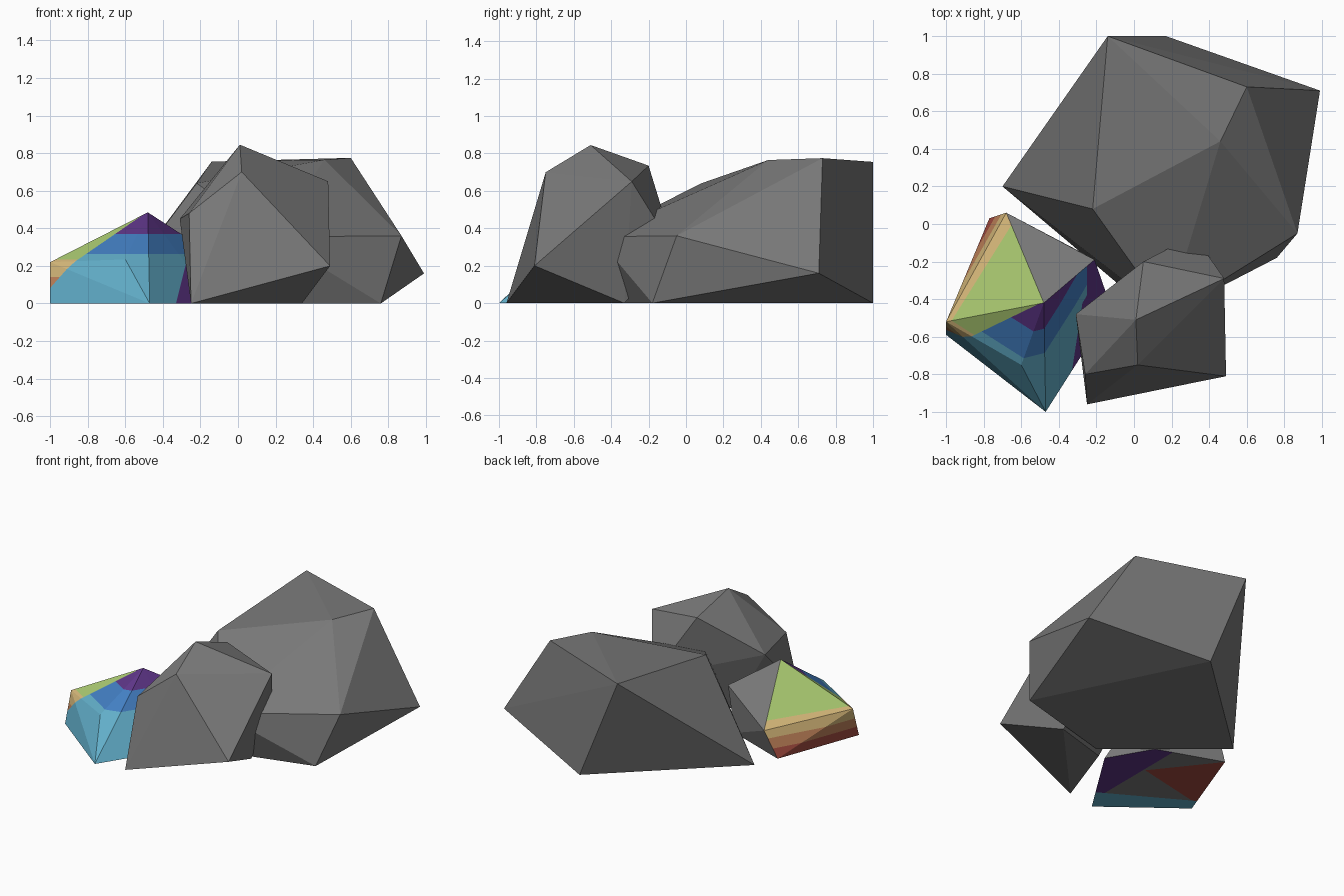
import bpy, bmesh
from mathutils import Vector

if "Cube" in bpy.data.objects:
    bpy.data.objects.remove(bpy.data.objects["Cube"])


def material(name, rgb):
    m = bpy.data.materials.new(name)
    m.diffuse_color = (*rgb, 1)
    m.use_nodes = True
    m.node_tree.nodes["Principled BSDF"].inputs["Base Color"].default_value = m.diffuse_color
    return m


GREY, TEAL, BLUE, PURPLE, GREEN, TAN, ORANGE, RED = range(8)
MATS = [material("stone grey", (.19, .19, .19)), material("light teal", (.12, .42, .58)),
        material("mid blue", (.055, .21, .54)), material("deep purple", (.11, .035, .24)),
        material("leaf green", (.39, .57, .16)), material("sand tan", (.66, .47, .19)),
        material("clay orange", (.52, .22, .10)), material("brick red", (.36, .07, .05))]


def rock(name, corners, cuts=(), bottom_cuts=(), rule=None):
    """Convex faceted boulder around a few corners, cut along colour borders."""
    bm = bmesh.new()
    for c in corners:
        bm.verts.new(c)
    bmesh.ops.convex_hull(bm, input=bm.verts[:])
    bmesh.ops.delete(bm, geom=[v for v in bm.verts if not v.link_faces], context='VERTS')
    bmesh.ops.recalc_face_normals(bm, faces=bm.faces[:])

    def cut(point, normal, faces):
        edges = {e for f in faces for e in f.edges}
        verts = {v for f in faces for v in f.verts}
        bmesh.ops.bisect_plane(bm, geom=list(verts) + list(edges) + list(faces), dist=1e-5,
                               plane_co=point, plane_no=normal)

    for p, n in cuts:
        bm.normal_update()
        cut(p, n, [f for f in bm.faces if f.normal.z > -.7])
    for p, n in bottom_cuts:
        bm.normal_update()
        cut(p, n, [f for f in bm.faces if f.normal.z < -.7])
    bm.normal_update()
    if rule:
        for f in bm.faces:
            f.material_index = rule(f.calc_center_median(), f.normal)
    me = bpy.data.meshes.new(name)
    bm.to_mesh(me)
    bm.free()
    for m in MATS if rule else MATS[:1]:
        me.materials.append(m)
    ob = bpy.data.objects.new(name, me)
    bpy.context.collection.objects.link(ob)
    return ob


# Large boulder at the back
rock("large_boulder", [
    (-.14, 1, .755), (.60, .73, .775), (.46, .44, .765), (-.22, .08, .64),
    (.99, .71, .16), (.87, -.05, .36), (.18, -.48, .355),
    (.17, 1, 0), (-.70, .20, 0), (.76, -.18, 0), (0, -.39, 0)])

# Medium boulder in front
rock("front_boulder", [
    (.01, -.51, .845), (.02, -.75, .70), (.05, -.20, .735), (.48, -.29, .65),
    (.49, -.81, .20), (-.26, -.80, .48), (-.31, -.48, .45), (.32, -.06, .28),
    (-.25, -.96, 0), (.34, -.33, 0), (-.07, -.45, 0)])

# Small painted boulder on the left
WARM_P, WARM_N = Vector((-1, -.58, .09)), Vector((-.93, .5, 1))
TEAL_P, TEAL_N = Vector((-.93, -.51, 0)), Vector((.58, 1, 0))
RED_P, RED_N = Vector((-.44, -.40, 0)), Vector((-.22, 1, 0))
BACK_P, BACK_N = Vector((-.77, .03, 0)), Vector((1.27, 1, 0))
EDGE_P, EDGE_N = Vector((-.33, -.7, 0)), Vector((1, 0, -.25))


def above(c, p, n):
    return (c - p).dot(n) > 0


def paint(c, n):
    if n.z < -.7:                                   # underside
        if not above(c, TEAL_P, TEAL_N):
            return TEAL
        if c.x > -.42:
            return PURPLE
        return RED if above(c, RED_P, RED_N) and not above(c, BACK_P, BACK_N) else GREY
    if n.y > .1 and n.x > -.35:                     # bare back faces
        return GREY
    back_left = n.x < -.3 and n.y > 0
    if back_left or above(c, WARM_P, WARM_N):       # warm bands by height
        return (RED if c.z < .07 else ORANGE if c.z < .14
                else TAN if c.z < .235 else GREEN)
    if c.z > .37 or c.x > -.25:                     # cool bands
        return PURPLE
    if c.z < .22 and above(c, EDGE_P, EDGE_N):
        return PURPLE
    return BLUE if c.z > .262 else TEAL


UP = (0, 0, 1)
rock("painted_boulder", [
    (-.48, -.42, .485), (-.60, -.75, .235), (-1, -.52, .22), (-.68, .06, .195),
    (-.21, -.19, .31), (-1, -.59, 0), (-.47, -1, 0), (-.77, .03, 0),
    (-.12, -.45, 0), (-.30, -.14, 0)],
    cuts=[((0, 0, z), UP) for z in (.07, .14, .22, .235, .262, .37)]
    + [((-.25, 0, 0), (1, 0, 0)), (WARM_P, WARM_N), (EDGE_P, EDGE_N)],
    bottom_cuts=[(TEAL_P, TEAL_N), (RED_P, RED_N), (BACK_P, BACK_N),
                 ((-.42, 0, 0), (1, 0, 0))],
    rule=paint)
